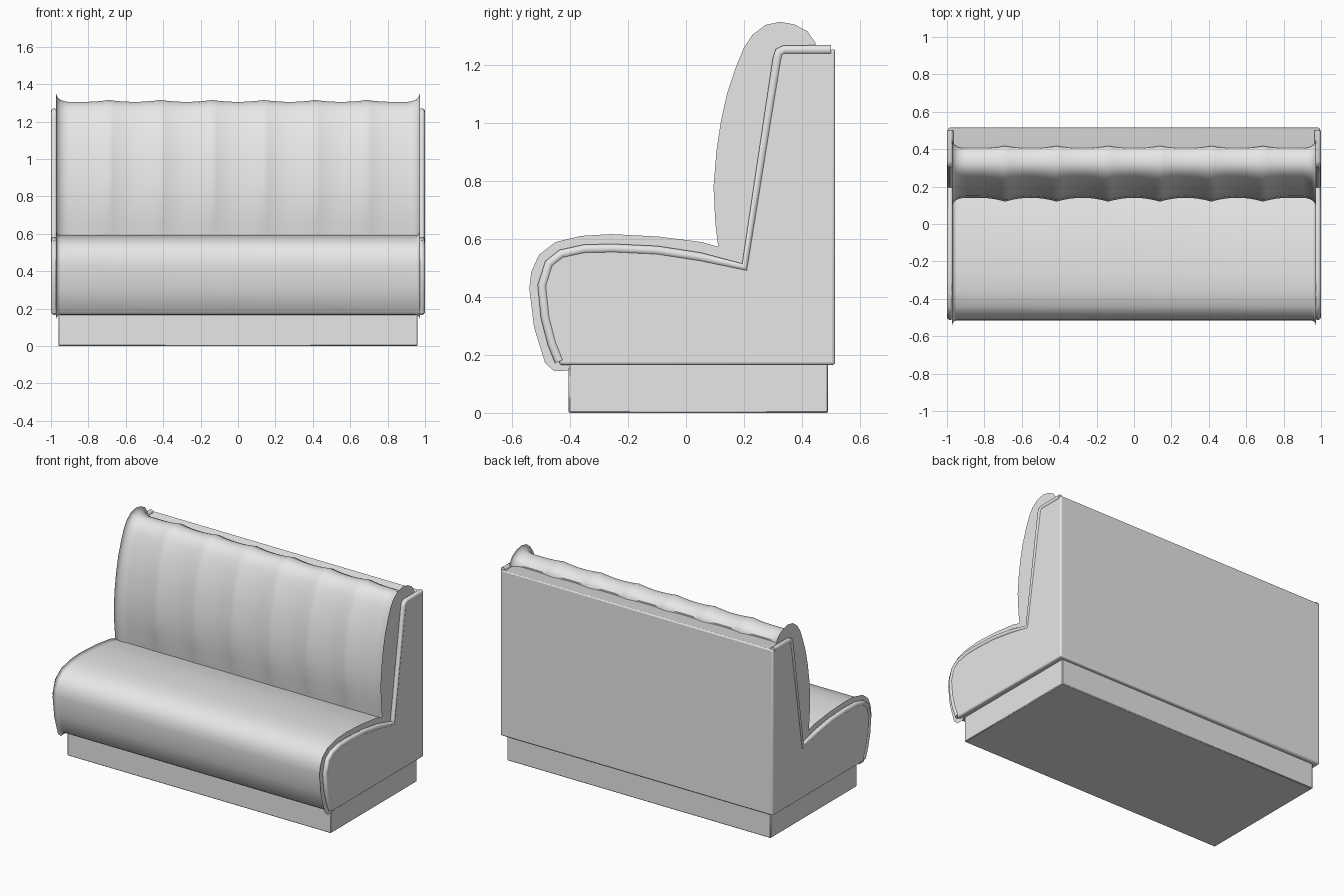
import bpy, bmesh, math
from mathutils import Vector

cube = bpy.data.objects.get("Cube")
if cube:
    bpy.data.objects.remove(cube, do_unlink=True)

mat = bpy.data.materials.new("light grey")
mat.use_nodes = True
GREY = (0.8, 0.8, 0.8, 1)
mat.diffuse_color = GREY
mat.node_tree.nodes["Principled BSDF"].inputs["Base Color"].default_value = GREY


def finish(obj, angle=35):
    obj.data.materials.clear()
    obj.data.materials.append(mat)
    bpy.ops.object.select_all(action='DESELECT')
    obj.select_set(True)
    bpy.context.view_layer.objects.active = obj
    bpy.ops.object.shade_smooth_by_angle(angle=math.radians(angle))
    return obj


def loft(name, profile, xs, inset, angle=35):
    """Sweep a closed (y, z) profile along x, pulling points inward by inset(x, z)."""
    bm = bmesh.new()
    pts = [Vector(p) for p in profile]
    n = len(pts)
    normals = []
    for i in range(n):
        t = (pts[(i + 1) % n] - pts[i]).normalized() + (pts[i] - pts[i - 1]).normalized()
        t.normalize()
        normals.append(Vector((t.y, -t.x)))
    rings = []
    for x in xs:
        ring = []
        for p, nrm in zip(pts, normals):
            q = p + nrm * inset(x, p.y)
            ring.append(bm.verts.new((x, q.x, q.y)))
        rings.append(ring)
    for a, b in zip(rings, rings[1:]):
        for i in range(n):
            j = (i + 1) % n
            bm.faces.new((a[i], a[j], b[j], b[i]))
    bm.faces.new(rings[0])
    bm.faces.new(rings[-1][::-1])
    bmesh.ops.recalc_face_normals(bm, faces=bm.faces)
    mesh = bpy.data.meshes.new(name)
    bm.to_mesh(mesh)
    bm.free()
    obj = bpy.data.objects.new(name, mesh)
    bpy.context.collection.objects.link(obj)
    return finish(obj, angle)


def bevel(obj, width, segments):
    mod = obj.modifiers.new("soft edges", 'BEVEL')
    mod.width = width
    mod.segments = segments
    mod.limit_method = 'ANGLE'
    mod.angle_limit = math.radians(40)


def no_inset(x, z):
    return 0


# Plinth
base = loft("plinth", [(-0.405, 0), (0.49, 0), (0.49, 0.18), (-0.405, 0.18)],
            [-0.96, 0.96], no_inset)
bevel(base, 0.004, 1)

# Body with side panels
rim = [(-0.437, 0.178), (-0.462, 0.24), (-0.485, 0.33), (-0.496, 0.44), (-0.472, 0.515),
       (-0.43, 0.548), (-0.35, 0.565), (-0.25, 0.567), (-0.1, 0.56), (0.05, 0.537),
       (0.203, 0.502), (0.316, 1.225), (0.322, 1.245), (0.34, 1.253), (0.5, 1.253)]
body = loft("body", [(-0.437, 0.165)] + rim + [(0.515, 1.258), (0.515, 0.165)],
            [-0.994, 0.994], no_inset)
bevel(body, 0.014, 3)

# Piping along the edge of each side panel
for side, label in ((-1, "right"), (1, "left")):
    curve = bpy.data.curves.new(label + "_piping", 'CURVE')
    curve.dimensions = '3D'
    curve.bevel_depth = 0.017
    curve.bevel_resolution = 3
    curve.use_fill_caps = True
    spline = curve.splines.new('POLY')
    spline.points.add(len(rim) - 1)
    for point, (y, z) in zip(spline.points, rim):
        point.co = (side * 0.983, y, z, 1)
    obj = bpy.data.objects.new(label + "_piping", curve)
    bpy.context.collection.objects.link(obj)
    bpy.ops.object.select_all(action='DESELECT')
    obj.select_set(True)
    bpy.context.view_layer.objects.active = obj
    bpy.ops.object.convert(target='MESH')
    finish(bpy.context.object, 50)

# Seat cushion
END = 0.972


def end_round(x, radius, depth):
    t = max(0, (abs(x) - (END - radius)) / radius)
    return depth * (1 - math.sqrt(max(0, 1 - t * t)))


seat = [(-0.42, 0.167), (-0.445, 0.167), (-0.465, 0.185), (-0.5, 0.3), (-0.516, 0.43),
        (-0.51, 0.48), (-0.488, 0.53), (-0.44, 0.567), (-0.36, 0.586), (-0.26, 0.592),
        (-0.1, 0.584), (0.05, 0.565), (0.2, 0.527), (0.2, 0.4), (-0.36, 0.3)]
ends = [END - 0.025 * (1 - math.sin(k * math.pi / 12)) for k in range(7)]
xs = [-x for x in reversed(ends)] + ends
loft("seat_cushion", seat, xs, lambda x, z: -end_round(x, 0.025, 0.025))

# Channelled back cushion
CHANNELS = 7
PITCH = 1.93 / CHANNELS


def channel_inset(x, z):
    u = (x / PITCH + CHANNELS / 2) % 1
    valley = (2 * u - 1) ** 2
    if abs(x) > PITCH * (CHANNELS / 2 - 0.5):
        valley = 0
    depth = 0.01 + 0.012 * min(1, max(0, (1.3 - z) / 0.2))
    depth *= min(1, max(0.15, (z - 0.5) / 0.3))
    return -valley * depth - end_round(x, 0.07, 0.045)


back = [(0.24, 0.5), (0.165, 0.5), (0.158, 0.56), (0.146, 0.66), (0.14, 0.78), (0.15, 0.9),
        (0.165, 1.0), (0.185, 1.09), (0.215, 1.18), (0.24, 1.24), (0.263, 1.275),
        (0.293, 1.298), (0.325, 1.305), (0.36, 1.298), (0.39, 1.283), (0.405, 1.262),
        (0.405, 1.2), (0.36, 1.15)]
STEPS = 12
inner = [(-CHANNELS / 2 + k / STEPS) * PITCH for k in range(STEPS * CHANNELS + 1)]
limit = END - 0.075
ends = [END - 0.07 * (1 - math.sin(k * math.pi / 16)) for k in range(9)]
xs = [-x for x in reversed(ends)] + [x for x in inner if abs(x) < limit] + ends
loft("back_cushion", back, xs, channel_inset)
